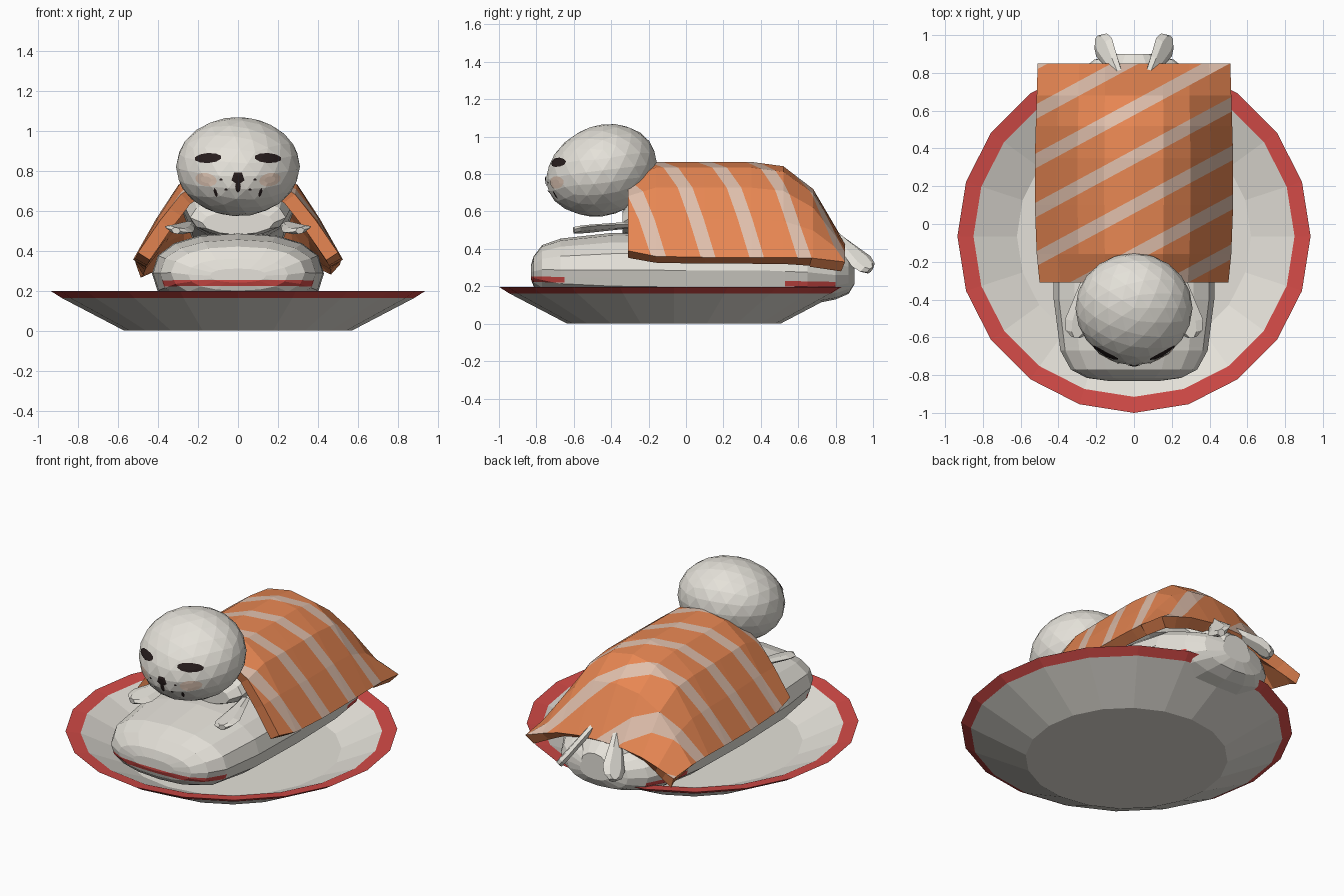
import bpy, bmesh, math
from mathutils import Vector
from mathutils.bvhtree import BVHTree

if "Cube" in bpy.data.objects:
    bpy.data.objects.remove(bpy.data.objects["Cube"])


def material(name, r, g, b):
    m = bpy.data.materials.new(name)
    m.use_nodes = True
    m.diffuse_color = (r, g, b, 1)
    node = next(n for n in m.node_tree.nodes if n.type == "BSDF_PRINCIPLED")
    node.inputs["Base Color"].default_value = (r, g, b, 1)
    node.inputs["Roughness"].default_value = 0.8
    return m


WHITE = material("warm white", 0.78, 0.755, 0.695)
RED = material("rim red", 0.65, 0.07, 0.063)
ORANGE = material("salmon orange", 0.8, 0.24, 0.085)
PALE = material("salmon stripe", 0.74, 0.52, 0.41)
DARK = material("dark brown", 0.02, 0.012, 0.012)
BLUSH = material("blush", 0.77, 0.59, 0.48)


def finish(name, bm, *mats):
    me = bpy.data.meshes.new(name)
    bm.to_mesh(me)
    bm.free()
    for m in mats:
        me.materials.append(m)
    ob = bpy.data.objects.new(name, me)
    bpy.context.collection.objects.link(ob)
    return ob


def bridge(bm, rings, closed=True):
    """Quads between successive rings of vertices."""
    faces = []
    for a, b in zip(rings, rings[1:]):
        n = len(a)
        for j in range(n if closed else n - 1):
            k = (j + 1) % n
            faces.append(bm.faces.new((a[j], a[k], b[k], b[j])))
    return faces


def skin(bm, rings):
    """Closed solid through the rings."""
    faces = bridge(bm, rings)
    bm.faces.new(rings[0])
    bm.faces.new(rings[-1])
    bmesh.ops.recalc_face_normals(bm, faces=bm.faces)
    return faces


def cut(bm, co, no):
    geom = bm.verts[:] + bm.edges[:] + bm.faces[:]
    bmesh.ops.bisect_plane(bm, geom=geom, plane_co=co, plane_no=no)


def loft(stations, sides, power):
    """Rounded body along y from (y, half width, bottom, top)."""
    bm = bmesh.new()
    rings = []
    for y, w, lo, hi in stations:
        ring = []
        for i in range(sides):
            a = math.tau * i / sides
            c, s = math.cos(a), math.sin(a)
            x = math.copysign(abs(c) ** power, c) * w
            z = (lo + hi) / 2 + math.copysign(abs(s) ** power, s) * (hi - lo) / 2
            ring.append(bm.verts.new((x, y, z)))
        rings.append(ring)
    skin(bm, rings)
    return bm


# Plate: turned profile with a red rim
bm = bmesh.new()
profile = [(0.57, 0), (0.88, 0.162), (0.935, 0.197), (0.85, 0.185), (0.62, 0.08)]
SIDES = 20
rings = [[bm.verts.new((r * math.sin(math.tau * i / SIDES),
                        -0.065 - r * math.cos(math.tau * i / SIDES), z))
          for i in range(SIDES)] for r, z in profile]
for f in skin(bm, rings):
    f.material_index = int(f.calc_center_median().z > 0.155)
finish("plate", bm, WHITE, RED)

# Rice cushion with a thin red line low on its front and rear
bm = loft([(-0.83, 0.14, 0.24, 0.31), (-0.815, 0.25, 0.2, 0.36),
           (-0.77, 0.335, 0.16, 0.42), (-0.67, 0.39, 0.12, 0.455),
           (-0.4, 0.425, 0.09, 0.485), (0, 0.43, 0.08, 0.49),
           (0.4, 0.42, 0.08, 0.49), (0.65, 0.385, 0.1, 0.45),
           (0.8, 0.3, 0.13, 0.39), (0.87, 0.21, 0.16, 0.36),
           (0.9, 0.1, 0.21, 0.32)], 16, 0.86)
for z in (0.208, 0.238):
    cut(bm, (0, 0, z), (0, 0.018, 1))
for y in (-0.65, 0.53, 0.8):
    cut(bm, (0, y, 0), (0, 1, 0))
for f in bm.faces:
    c = f.calc_center_median()
    if 0.208 < c.z + 0.018 * c.y < 0.238 and (c.y < -0.65 or 0.53 < c.y < 0.8):
        f.material_index = 1
finish("rice_cushion", bm, WHITE, RED)

# Torso under the blanket
bm = loft([(-0.34, 0.18, 0.48, 0.6), (-0.3, 0.24, 0.47, 0.66),
           (-0.15, 0.26, 0.46, 0.75), (0.1, 0.28, 0.45, 0.77),
           (0.4, 0.28, 0.44, 0.76), (0.6, 0.25, 0.38, 0.66),
           (0.75, 0.2, 0.28, 0.48), (0.9, 0.09, 0.24, 0.37)], 12, 1)
finish("torso", bm, WHITE)

# Salmon blanket: thick draped sheet cut into diagonal stripes
bm = bmesh.new()
half = [(0, 0), (0.3, 0.06), (0.57, 0.27), (0.78, 0.6), (1, 1)]
rows = []
for y, w, top, edge in [(-0.31, 0.5, 0.79, 0.39), (-0.16, 0.515, 0.865, 0.36),
                        (0.1, 0.525, 0.865, 0.355), (0.35, 0.525, 0.865, 0.355),
                        (0.52, 0.52, 0.842, 0.355), (0.68, 0.515, 0.72, 0.35),
                        (0.85, 0.51, 0.43, 0.33)]:
    right = [(u * w, top - d * (top - edge)) for u, d in half]
    line = [(-x, z) for x, z in right[:0:-1]] + right
    rows.append([bm.verts.new((x, y, z)) for x, z in line])
bridge(bm, rows, closed=False)
SLOPE, STEP, HALF_WIDTH, START = 0.54, 0.26, 0.039, 0.095
for i in range(-4, 6):
    for side in (-HALF_WIDTH, HALF_WIDTH):
        cut(bm, (0, START + i * STEP + side, 0), (-SLOPE, 1, 0))
for f in bm.faces:
    c = f.calc_center_median()
    t = (c.y - SLOPE * c.x - START + STEP / 2) % STEP - STEP / 2
    f.material_index = int(abs(t) < HALF_WIDTH)
blanket = finish("salmon_blanket", bm, ORANGE, PALE)
mod = blanket.modifiers.new("thickness", "SOLIDIFY")
mod.thickness = 0.07
mod.offset = -1
mod.material_offset = -1
mod.material_offset_rim = -1

# Head: faceted ball, leaning down to the muzzle
bm = bmesh.new()
bmesh.ops.create_icosphere(bm, subdivisions=3, radius=1)
for v in bm.verts:
    x, y, z = v.co
    muzzle = 0.015 * max(0, -y) ** 4
    v.co = (0.31 * x, -0.445 + 0.29 * y - muzzle, 0.82 + 0.246 * z + 0.035 * y - muzzle)
head_tree = BVHTree.FromBMesh(bm)
finish("head", bm, WHITE)


def face_marks(name, mat, marks, lift):
    """Thin spots (x, z, rx, rz, tilt, sides) laid on the front of the head."""
    bm = bmesh.new()

    def on_head(x, z):
        hit = head_tree.ray_cast(Vector((x, -2, z)), Vector((0, 1, 0)))[0]
        return bm.verts.new((x, hit.y - lift, z))

    for cx, cz, rx, rz, tilt, n in marks:
        rings = []
        for k in (1, 0.5):
            ring = []
            for i in range(n):
                a = math.tau * i / n - math.pi / 2
                px, pz = k * rx * math.cos(a), k * rz * math.sin(a)
                ring.append(on_head(cx + px * math.cos(tilt) - pz * math.sin(tilt),
                                    cz + px * math.sin(tilt) + pz * math.cos(tilt)))
            rings.append(ring)
        bridge(bm, rings)
        bm.faces.new(rings[-1])
    finish(name, bm, mat)


def both(x, z, rx, rz, tilt, n):
    return [(s * x, z, rx, rz, s * tilt, n) for s in (-1, 1)]


face_marks("eyes", DARK, both(0.15, 0.863, 0.068, 0.025, -0.06, 10), 0.006)
face_marks("cheeks", BLUSH, both(0.16, 0.755, 0.055, 0.033, 0.2, 12), 0.004)
face_marks("nose", DARK, [(0, 0.762, 0.034, 0.034, 0, 5),
                          (0, 0.72, 0.014, 0.03, 0, 8)], 0.006)
face_marks("mouth_and_whisker_spots", DARK,
           both(0.112, 0.69, 0.008, 0.024, -0.3, 6)
           + both(0.085, 0.755, 0.008, 0.006, 0, 6)
           + both(0.06, 0.705, 0.008, 0.006, 0, 6), 0.006)


# Flippers: flat paddles that widen to a blunt end, mirrored across x
def flippers(name, base, tip, width, thick, roll):
    base, tip = Vector(base), Vector(tip)
    turn = (tip - base).to_track_quat("Z", "Y")
    bm = bmesh.new()
    rings = []
    for along, size in [(0, 0.35), (0.35, 0.65), (0.75, 1), (0.92, 0.8), (1, 0.3)]:
        ring = []
        for i in range(6):
            a = math.tau * i / 6
            x, y = math.cos(a) * width / 2 * size, math.sin(a) * thick / 2
            flat = Vector((x * math.cos(roll) - y * math.sin(roll),
                           x * math.sin(roll) + y * math.cos(roll), 0))
            ring.append(bm.verts.new(base.lerp(tip, along) + turn @ flat))
        rings.append(ring)
    skin(bm, rings)
    ob = finish(name, bm, WHITE)
    ob.modifiers.new("pair", "MIRROR")


flippers("front_flippers", (0.24, -0.27, 0.53), (0.31, -0.6, 0.5), 0.15, 0.035, 0.2)
flippers("hind_flippers", (0.08, 0.79, 0.48), (0.185, 0.985, 0.285), 0.14, 0.045, 0.55)
